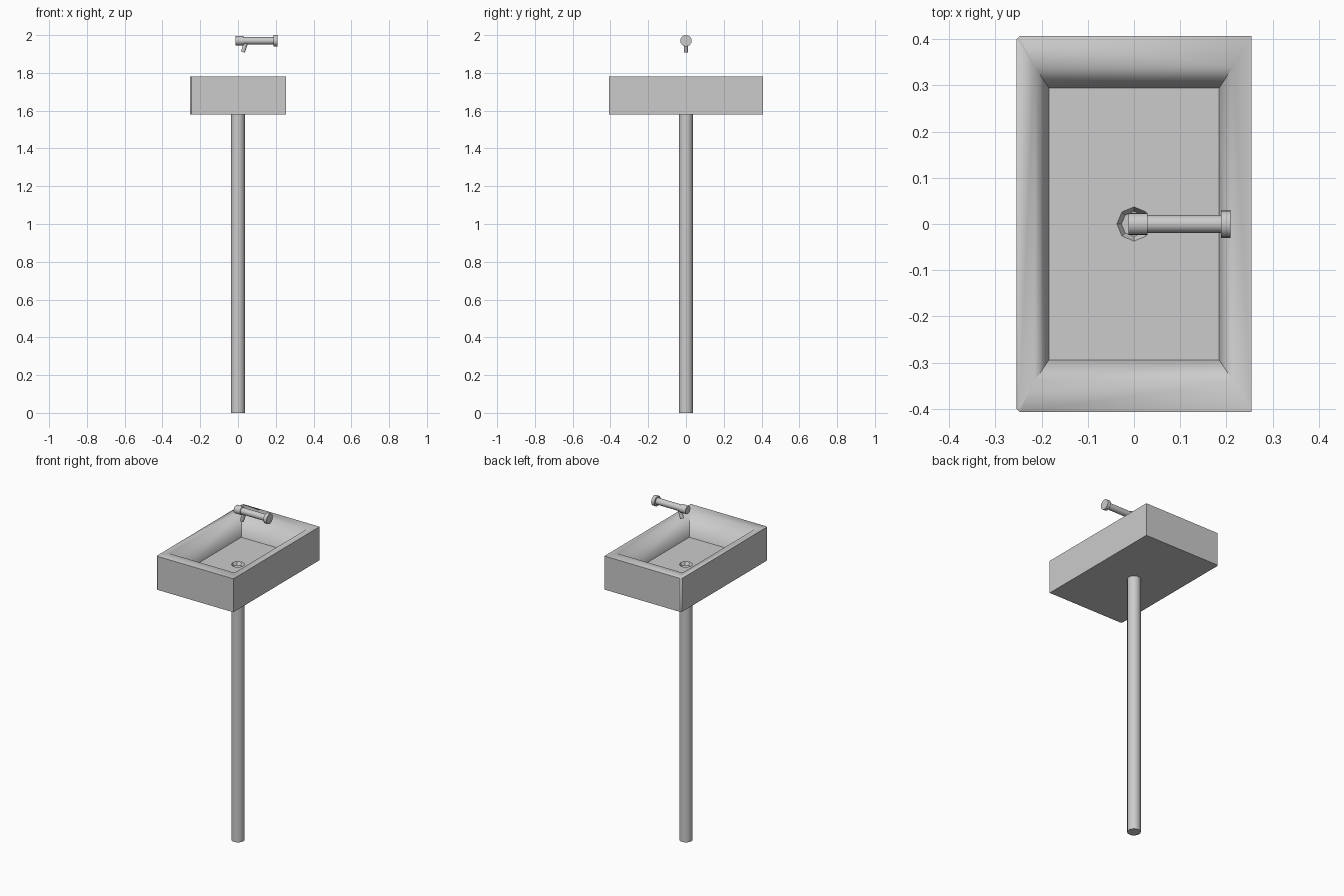
import bpy, bmesh, math
from mathutils import Vector

if "Cube" in bpy.data.objects:
    bpy.data.objects.remove(bpy.data.objects["Cube"])

AXIS_Z = 1.97  # height of the tap axis


def finish(bm, name, angle=40):
    bmesh.ops.recalc_face_normals(bm, faces=bm.faces)
    me = bpy.data.meshes.new(name)
    bm.to_mesh(me)
    bm.free()
    ob = bpy.data.objects.new(name, me)
    bpy.context.collection.objects.link(ob)
    if angle:
        bpy.ops.object.select_all(action='DESELECT')
        ob.select_set(True)
        bpy.context.view_layer.objects.active = ob
        bpy.ops.object.shade_smooth_by_angle(angle=math.radians(angle))
    return ob


def rod(name, a, b, r, sides, angle=40):
    a, b = Vector(a), Vector(b)
    bm = bmesh.new()
    bmesh.ops.create_cone(bm, cap_ends=True, segments=sides, radius1=r,
                          radius2=r, depth=(b - a).length)
    rot = (b - a).to_track_quat('Z', 'Y').to_matrix()
    bmesh.ops.rotate(bm, verts=bm.verts, matrix=rot)
    bmesh.ops.translate(bm, verts=bm.verts, vec=(a + b) / 2)
    return finish(bm, name, angle)


# Basin: nested rectangular loops, then an octagonal drain recess
bm = bmesh.new()


def rect(x, y, z):
    return [bm.verts.new((sx * x, sy * y, z))
            for sx, sy in ((1, 1), (-1, 1), (-1, -1), (1, -1))]


def octagon(r, z):
    return [bm.verts.new((r * math.cos(k * math.pi / 4),
                          r * math.sin(k * math.pi / 4), z)) for k in range(8)]


def bridge(a, b):
    n = len(a)
    return [bm.faces.new((a[i], a[(i + 1) % n], b[(i + 1) % n], b[i])) for i in range(n)]


bottom = rect(0.254, 0.407, 1.58)
top = rect(0.254, 0.407, 1.78)
lip = rect(0.215, 0.34, 1.78)
floor = rect(0.184, 0.294, 1.643)
drain_top = octagon(0.037, 1.643)
drain_low = octagon(0.027, 1.625)

bm.faces.new(bottom)
bridge(bottom, top)
bridge(top, lip)
bridge(lip, floor)
for i in range(4):
    bm.faces.new((floor[i], floor[(i + 1) % 4], drain_top[(2 * i + 3) % 8],
                  drain_top[2 * i + 2 if i < 3 else 0], drain_top[2 * i + 1]))
bridge(drain_top, drain_low)
bm.faces.new(drain_low)

# Smooth only the roll from the rim into the bowl
bm.normal_update()
lip_set = set(lip)
for f in bm.faces:
    f.smooth = True
for e in bm.edges:
    flat = e.calc_face_angle(0) < math.radians(5)
    e.smooth = flat or (e.verts[0] in lip_set and e.verts[1] in lip_set)

# Small chamfer on the two left upright corners
corners = [bm.edges.get((bottom[i], top[i])) for i in (1, 2)]
bmesh.ops.bevel(bm, geom=corners, offset=0.007, segments=1, affect='EDGES')
finish(bm, "basin", None)

# Pedestal post
rod("post", (0, 0, 0), (0, 0, 1.585), 0.037, 16)

# Tap: barrel, collar, end knob and angled nozzle
rod("tap_barrel", (0.0, 0, AXIS_Z), (0.19, 0, AXIS_Z), 0.019, 16)
rod("tap_collar", (-0.012, 0, AXIS_Z), (0.029, 0, AXIS_Z), 0.024, 16)
rod("tap_knob", (0.188, 0, AXIS_Z), (0.209, 0, AXIS_Z), 0.03, 16)
rod("tap_nozzle", (0.045, 0, AXIS_Z), (0.026, 0, 1.91), 0.011, 12)
